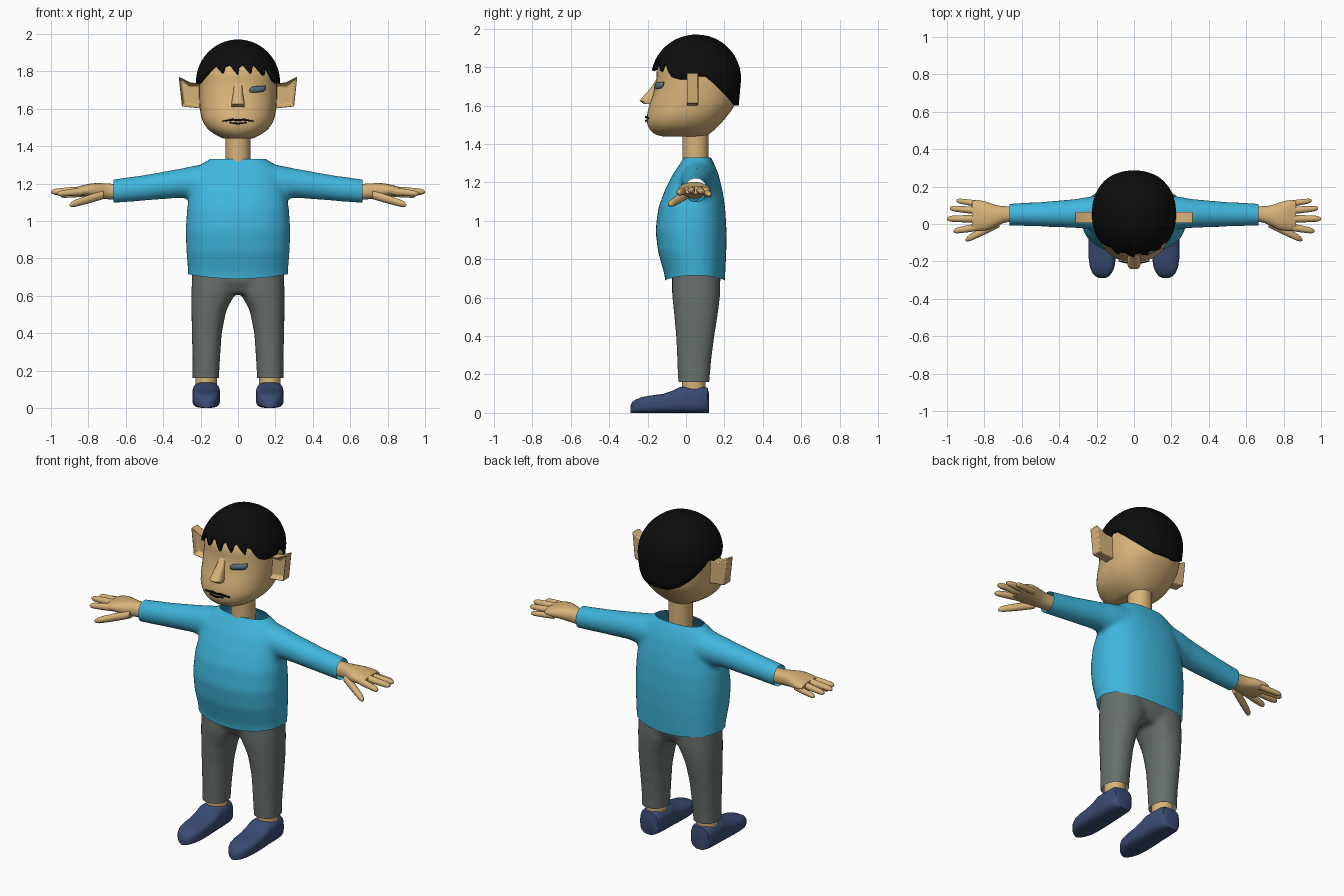
import bpy, bmesh, math
from mathutils import Vector
from mathutils.bvhtree import BVHTree

if "Cube" in bpy.data.objects:
    bpy.data.objects.remove(bpy.data.objects["Cube"])


def material(name, rgb):
    m = bpy.data.materials.new(name)
    m.diffuse_color = (*rgb, 1)
    m.use_nodes = True
    m.node_tree.nodes["Principled BSDF"].inputs["Base Color"].default_value = m.diffuse_color
    return m


SKIN = material("skin", (0.68, 0.45, 0.19))
BLUE = material("shirt blue", (0.05, 0.47, 0.72))
GREY = material("trouser grey", (0.14, 0.165, 0.15))
NAVY = material("shoe navy", (0.042, 0.072, 0.17))
BLACK = material("black", (0.004, 0.004, 0.004))
SLATE = material("eye slate", (0.11, 0.16, 0.21))


def spow(v, p):
    return math.copysign(abs(v) ** (2 / p), v)


def loft(bm, rows, axis='z', n=32, p=2.0):
    """Closed tube through rows (x, y, z, half width, half depth)."""
    rings = []
    for x, y, z, a, b in rows:
        ring = []
        for i in range(n):
            t = 2 * math.pi * (i + 0.5) / n
            u, v = a * spow(math.cos(t), p), b * spow(math.sin(t), p)
            off = {'z': (u, v, 0), 'x': (0, u, v), 'y': (u, 0, v)}[axis]
            ring.append(bm.verts.new((x + off[0], y + off[1], z + off[2])))
        rings.append(ring)
    for r, s in zip(rings, rings[1:]):
        for i in range(n):
            bm.faces.new((r[i], r[(i + 1) % n], s[(i + 1) % n], s[i]))
    bm.faces.new(rings[0])
    bm.faces.new(rings[-1])


def curve_rows(rows, k=4):
    """Catmull-Rom interpolation between rows."""
    out = []
    for i in range(len(rows) - 1):
        q = [Vector(rows[max(0, min(len(rows) - 1, i + j))]) for j in (-1, 0, 1, 2)]
        for s in range(k):
            t = s / k
            out.append(0.5 * (2 * q[1] + (q[2] - q[0]) * t + (2 * q[0] - 5 * q[1] + 4 * q[2] - q[3]) * t * t
                              + (3 * q[1] - q[0] - 3 * q[2] + q[3]) * t ** 3))
    return out + [Vector(rows[-1])]


def smooth(ob, angle):
    bpy.ops.object.select_all(action='DESELECT')
    ob.select_set(True)
    bpy.context.view_layer.objects.active = ob
    bpy.ops.object.shade_smooth_by_angle(angle=math.radians(angle))


def finish(bm, name, mat, mirror=False, angle=45):
    bmesh.ops.recalc_face_normals(bm, faces=bm.faces[:])
    me = bpy.data.meshes.new(name)
    bm.to_mesh(me)
    bm.free()
    ob = bpy.data.objects.new(name, me)
    bpy.context.collection.objects.link(ob)
    me.materials.append(mat)
    if angle:
        smooth(ob, angle)
    if mirror:
        ob.modifiers.new("mirror", 'MIRROR')
    return ob


def blend(ob, cuts, voxel=0.014, rounds=8):
    """Fuse overlapping tubes, soften them, then cut open the ends."""
    r = ob.modifiers.new("fuse", 'REMESH')
    r.mode, r.voxel_size = 'VOXEL', voxel
    s = ob.modifiers.new("soften", 'SMOOTH')
    s.factor, s.iterations = 0.5, rounds
    dg = bpy.context.evaluated_depsgraph_get()
    bm = bmesh.new()
    bm.from_mesh(ob.evaluated_get(dg).to_mesh())
    ob.modifiers.clear()
    for co, no in cuts:
        bmesh.ops.bisect_plane(bm, geom=bm.verts[:] + bm.edges[:] + bm.faces[:],
                               plane_co=co, plane_no=no, clear_outer=True)
    for f in bm.faces:
        f.material_index = 0
    bm.to_mesh(ob.data)
    bm.free()
    smooth(ob, 60)


# shirt: torso and sleeves
bm = bmesh.new()
loft(bm, [(0, cy, z, a, b) for z, cy, a, b in (
    (0.64, 0.048, 0.265, 0.152), (0.72, 0.046, 0.268, 0.158), (0.84, 0.032, 0.276, 0.178),
    (0.95, 0.026, 0.28, 0.185), (1.07, 0.03, 0.272, 0.174), (1.16, 0.04, 0.255, 0.15),
    (1.24, 0.05, 0.235, 0.12), (1.30, 0.058, 0.20, 0.088), (1.335, 0.06, 0.145, 0.066),
    (1.38, 0.06, 0.12, 0.055))], n=48, p=2.35)
for s in (1, -1):
    loft(bm, [(s * x, y, z, a, b) for x, y, z, a, b in (
        (0.08, 0.06, 1.215, 0.10, 0.10), (0.22, 0.06, 1.208, 0.09, 0.09), (0.32, 0.056, 1.20, 0.077, 0.078),
        (0.5, 0.052, 1.177, 0.066, 0.069), (0.7, 0.05, 1.155, 0.058, 0.063))], 'x')
shirt = finish(bm, "shirt", BLUE, angle=0)
blend(shirt, [((0, 0, 0.69), (0, 0, -1)), ((0, 0, 1.33), (0, 0, 1)),
              ((0.665, 0, 0), (1, 0, 0)), ((-0.665, 0, 0), (-1, 0, 0))])
for v in shirt.data.vertices:  # curved hem
    if v.co.z < 0.85:
        v.co.z += 0.025 * (v.co.x / 0.265) ** 2 * (0.85 - v.co.z) / 0.16

# trousers
bm = bmesh.new()
for s in (1, -1):
    loft(bm, [(s * x, y, z, a, b) for x, y, z, a, b in (
        (0.173, 0.04, 0.12, 0.070, 0.079), (0.17, 0.042, 0.25, 0.073, 0.087), (0.167, 0.048, 0.4, 0.080, 0.10),
        (0.156, 0.052, 0.52, 0.093, 0.115), (0.13, 0.053, 0.62, 0.12, 0.126),
        (0.12, 0.053, 0.8, 0.12, 0.125))], p=2.3)
loft(bm, [(0, 0.053, 0.61, 0.2, 0.09), (0, 0.053, 0.68, 0.247, 0.128), (0, 0.053, 0.83, 0.248, 0.13)], p=2.4)
blend(finish(bm, "trousers", GREY, angle=0), [((0, 0, 0.16), (0, 0, -1)), ((0, 0, 0.77), (0, 0, 1))])

# ankles and shoes
bm = bmesh.new()
loft(bm, [(0.171, 0.04, 0.11, 0.058, 0.062), (0.171, 0.04, 0.22, 0.058, 0.062)], n=24)
finish(bm, "ankles", SKIN, True)
bm = bmesh.new()
loft(bm, [(0.17, y, h / 2 + 0.003, a, h / 2) for y, h, a in (
    (0.12, 0.10, 0.04), (0.113, 0.13, 0.058), (0.09, 0.138, 0.068), (0.03, 0.138, 0.073), (-0.03, 0.136, 0.074),
    (-0.07, 0.115, 0.074), (-0.12, 0.099, 0.074), (-0.18, 0.091, 0.073), (-0.23, 0.082, 0.066),
    (-0.262, 0.07, 0.052), (-0.28, 0.056, 0.035), (-0.29, 0.035, 0.015))], 'y', n=40, p=3.2)
for v in bm.verts:  # flat sole
    v.co.z = max(v.co.z - 0.003, 0)
finish(bm, "shoes", NAVY, True)

# hands: palm, then fingers and thumb
bm = bmesh.new()
loft(bm, curve_rows([(0.6, 0.052, 1.157, 0.043, 0.042), (0.68, 0.052, 1.157, 0.043, 0.042),
                     (0.73, 0.045, 1.16, 0.055, 0.042), (0.78, 0.042, 1.163, 0.074, 0.038),
                     (0.83, 0.045, 1.162, 0.083, 0.029), (0.865, 0.045, 1.16, 0.078, 0.02)], 3), 'x', 24, 2.3)
for p0, p1, r in (((0.81, 0.105, 1.148), (0.95, 0.125, 1.135), 0.016),
                  ((0.82, 0.07, 1.16), (0.985, 0.084, 1.15), 0.018),
                  ((0.82, 0.028, 1.165), (1.0, 0.028, 1.155), 0.019),
                  ((0.81, -0.012, 1.16), (0.965, -0.038, 1.145), 0.019),
                  ((0.72, 0.005, 1.14), (0.90, -0.085, 1.085), 0.022)):
    a, b = Vector(p0), Vector(p1)
    loft(bm, [(*a.lerp(b, t), r * k, r * k) for t, k in
              ((0, 1.1), (0.35, 1.08), (0.6, 1), (0.85, 0.88), (0.95, 0.65), (1, 0.25))], 'x', 12)
finish(bm, "hands", SKIN, True)

# head and neck
bm = bmesh.new()
loft(bm, curve_rows([(0, (f + k) / 2, z, a, (k - f) / 2) for z, f, k, a in (
    (1.44, -0.125, 0.10, 0.075), (1.455, -0.168, 0.125, 0.11), (1.49, -0.197, 0.165, 0.16),
    (1.54, -0.204, 0.21, 0.192), (1.60, -0.192, 0.252, 0.204), (1.66, -0.172, 0.265, 0.208),
    (1.73, -0.156, 0.268, 0.208), (1.80, -0.148, 0.255, 0.200), (1.87, -0.10, 0.21, 0.16),
    (1.92, -0.03, 0.14, 0.08))]), n=48, p=2.3)
head = finish(bm, "head", SKIN)
bm = bmesh.new()
loft(bm, [(0, 0.05, 1.25, 0.066, 0.068), (0, 0.05, 1.5, 0.066, 0.068)])
finish(bm, "neck", SKIN)

# nose
bm = bmesh.new()
loft(bm, [(0, (f - 0.12) / 2, z, a, (-0.12 - f) / 2) for z, f, a in (
    (1.608, -0.22, 0.034), (1.625, -0.243, 0.037), (1.65, -0.222, 0.032),
    (1.69, -0.186, 0.025), (1.74, -0.152, 0.022))], n=12, p=3.5)
finish(bm, "nose", SKIN, angle=40)

# ears: slabs with a hollow in front
bm = bmesh.new()
outline = ((0.19, 1.60), (0.30, 1.612), (0.317, 1.772), (0.255, 1.74), (0.19, 1.735))
front = bm.faces.new([bm.verts.new((x, 0.002, z)) for x, z in outline])
geo = bmesh.ops.extrude_face_region(bm, geom=[front], use_keep_orig=True)["geom"]
for v in geo:
    if isinstance(v, bmesh.types.BMVert):
        v.co.y = 0.064
bmesh.ops.recalc_face_normals(bm, faces=bm.faces[:])
bmesh.ops.inset_region(bm, faces=[front], thickness=0.022)
for v in front.verts:
    v.co.y += 0.03
ears = finish(bm, "ears", SKIN, True, 30)
bev = ears.modifiers.new("bevel", 'BEVEL')
bev.width, bev.segments = 0.005, 2

# hair: cap grown upward from a jagged hairline
FRINGE = ((-0.215, 1.735), (-0.165, 1.80), (-0.135, 1.835), (-0.085, 1.788), (-0.078, 1.83), (-0.05, 1.84),
          (0.0, 1.783), (0.008, 1.825), (0.03, 1.842), (0.075, 1.785), (0.082, 1.825), (0.1, 1.838),
          (0.145, 1.778), (0.153, 1.82), (0.17, 1.81), (0.195, 1.75), (0.215, 1.735))


def lerp_table(tab, x):
    for (x0, z0), (x1, z1) in zip(tab, tab[1:]):
        if x <= x1:
            return z0 + (z1 - z0) * max(0, (x - x0) / (x1 - x0))
    return tab[-1][1]


bm = bmesh.new()
N, M = 240, 14
cols = []
for i in range(N):
    a = 2 * math.pi * i / N
    dx, dy = 0.225 * spow(math.sin(a), 2.2), -spow(math.cos(a), 2.2)
    dy *= 0.232 if dy > 0 else 0.237
    if dy < 0:
        h = lerp_table(FRINGE, dx)
    else:
        h = lerp_table(((0, 1.737), (0.012, 1.755), (0.05, 1.752), (0.225, 1.60)), dy)
    col = []
    for j in range(M + 1):
        z = h + (1.97 - h) * math.sin(j / M * math.pi / 2)
        e = (z - 1.74) / 0.23
        f = math.sqrt(max(0, 1 - e * e)) if e > 0 else 1 + 0.09 * e
        col.append(bm.verts.new((dx * f, 0.055 + dy * f, z)))
    cols.append(col)
for c, d in zip(cols, cols[1:] + cols[:1]):
    for j in range(M):
        bm.faces.new((c[j], d[j], d[j + 1], c[j + 1]))
bmesh.ops.remove_doubles(bm, verts=bm.verts[:], dist=0.0005)
hair = finish(bm, "hair", BLACK, angle=50)
sol = hair.modifiers.new("thickness", 'SOLIDIFY')
sol.thickness, sol.offset = 0.018, -1

# eye and mouth: thin plates laid on the face
tree = BVHTree.FromPolygons([v.co for v in head.data.vertices], [p.vertices[:] for p in head.data.polygons])


def plate(name, mat, pts, n=10):
    bm = bmesh.new()
    prev = None
    for i in range(n + 1):
        x = pts[0][0] + (pts[-1][0] - pts[0][0]) * i / n
        lo = lerp_table([(p[0], p[1]) for p in pts], x)
        hi = lerp_table([(p[0], p[2]) for p in pts], x)
        pair = []
        for z in (lo, hi):
            hit = tree.ray_cast(Vector((x, -1, z)), Vector((0, 1, 0)))[0]
            pair.append(bm.verts.new((x, hit.y - 0.006, z)))
        if prev:
            bm.faces.new((prev[0], pair[0], pair[1], prev[1]))
        prev = pair
    ob = finish(bm, name, mat)
    t = ob.modifiers.new("thickness", 'SOLIDIFY')
    t.thickness, t.offset = 0.007, 0


plate("eye", SLATE, [(0.062, 1.69, 1.705), (0.075, 1.686, 1.718), (0.135, 1.69, 1.722), (0.146, 1.702, 1.724)])
plate("upper_lip", BLACK, [(-0.082, 1.53, 1.536), (-0.03, 1.536, 1.547), (0, 1.535, 1.543),
                           (0.03, 1.536, 1.547), (0.082, 1.53, 1.536)], 16)
plate("lower_lip", BLACK, [(-0.045, 1.523, 1.528), (0, 1.515, 1.524), (0.045, 1.523, 1.528)])
